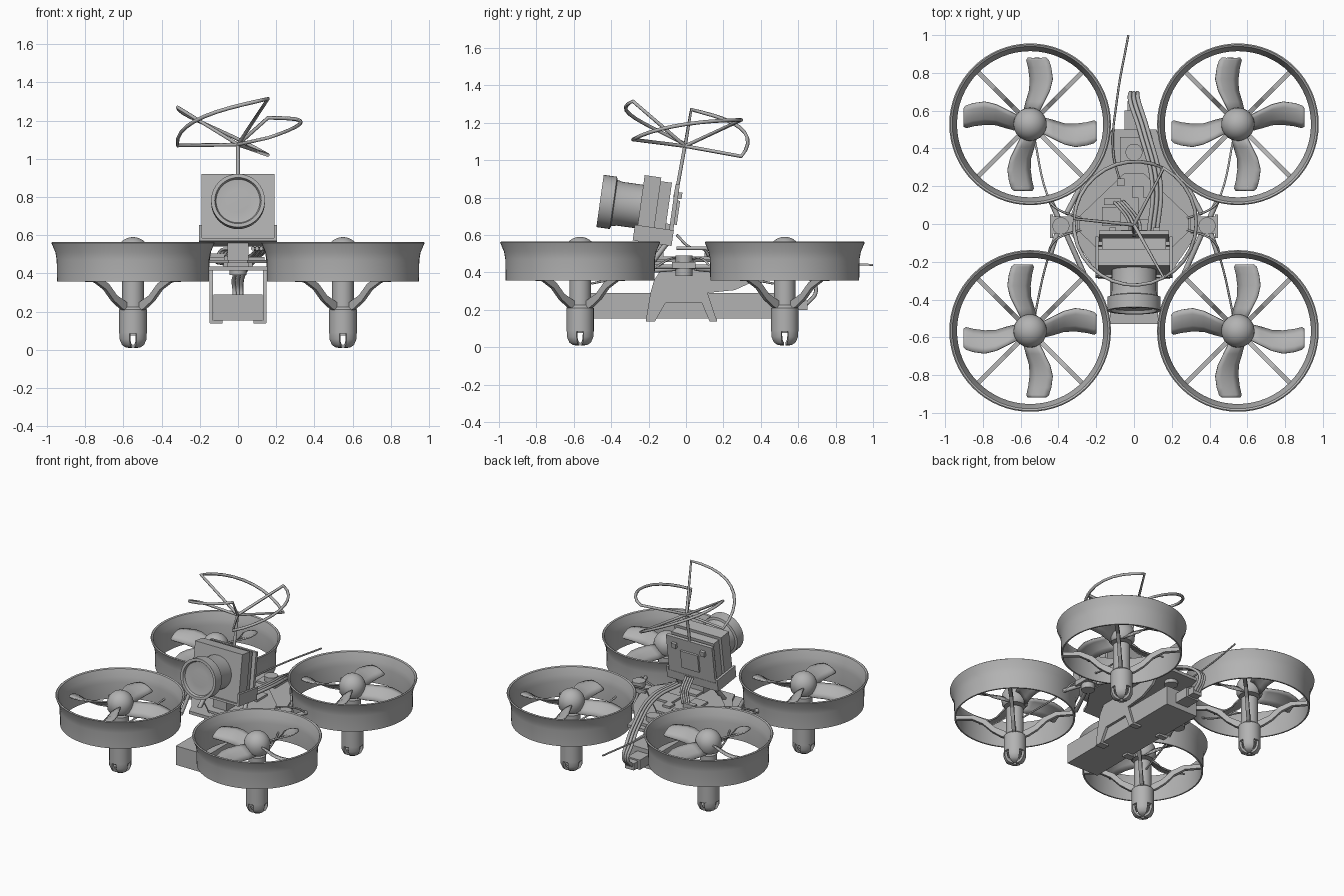
import bpy, bmesh, math
from mathutils import Matrix, Vector

if "Cube" in bpy.data.objects:
    bpy.data.objects.remove(bpy.data.objects["Cube"])

grey = bpy.data.materials.new("plain grey")
grey.diffuse_color = (0.45, 0.45, 0.45, 1)
grey.use_nodes = True
grey.node_tree.nodes["Principled BSDF"].inputs["Base Color"].default_value = grey.diffuse_color


def finish(name, bm, smooth=False, mat=None):
    if mat:
        bm.transform(mat)
    bmesh.ops.recalc_face_normals(bm, faces=bm.faces)
    me = bpy.data.meshes.new(name)
    bm.to_mesh(me)
    bm.free()
    ob = bpy.data.objects.new(name, me)
    bpy.context.collection.objects.link(ob)
    me.materials.append(grey)
    if smooth:
        bpy.ops.object.select_all(action='DESELECT')
        ob.select_set(True)
        bpy.context.view_layer.objects.active = ob
        bpy.ops.object.shade_smooth_by_angle(angle=math.radians(35))
    return ob


def lathe(bm, prof, segs, center=(0, 0, 0), a0=0, a1=2 * math.pi):
    """Revolve a closed (r, z) profile about z."""
    full = a1 - a0 > 6.28
    rings = []
    for i in range(segs if full else segs + 1):
        a = a0 + (a1 - a0) * i / segs
        rings.append([bm.verts.new((center[0] + r * math.cos(a), center[1] + r * math.sin(a), center[2] + z))
                      for r, z in prof])
    n = len(prof)
    for i in range(segs):
        p, q = rings[i], rings[(i + 1) % len(rings)]
        for j in range(n):
            k = (j + 1) % n
            bm.faces.new((p[j], q[j], q[k], p[k]))
    if not full:
        bm.faces.new(rings[0])
        bm.faces.new(rings[-1])
    bmesh.ops.remove_doubles(bm, verts=bm.verts, dist=0.0004)


def box(name, x, y, z, mat=None):
    bm = bmesh.new()
    bmesh.ops.create_cube(bm, size=1)
    for v in bm.verts:
        v.co = [(a + b) / 2 + c * (b - a) for (a, b), c in zip((x, y, z), v.co)]
    return finish(name, bm, mat=mat)


def prism(bm, pts, mat, t):
    """Extrude a 2D outline by thickness t along local z, centred."""
    vs = [bm.verts.new(mat @ Vector((x, y, -t / 2))) for x, y in pts]
    ws = [bm.verts.new(mat @ Vector((x, y, t / 2))) for x, y in pts]
    n = len(pts)
    bm.faces.new(vs)
    bm.faces.new(ws)
    for i in range(n):
        bm.faces.new((vs[i], vs[(i + 1) % n], ws[(i + 1) % n], ws[i]))


def tube(name, pts, r, smooth_path=True):
    cu = bpy.data.curves.new(name, 'CURVE')
    cu.dimensions = '3D'
    cu.bevel_depth = r
    cu.bevel_resolution = 1
    cu.use_fill_caps = True
    cu.resolution_u = 6
    if smooth_path:
        sp = cu.splines.new('BEZIER')
        sp.bezier_points.add(len(pts) - 1)
        for b, p in zip(sp.bezier_points, pts):
            b.co = p
            b.handle_left_type = b.handle_right_type = 'AUTO'
    else:
        sp = cu.splines.new('POLY')
        sp.points.add(len(pts) - 1)
        for b, p in zip(sp.points, pts):
            b.co = (*p, 1)
    cu.materials.append(grey)
    ob = bpy.data.objects.new(name, cu)
    bpy.context.collection.objects.link(ob)
    bpy.ops.object.select_all(action='DESELECT')
    ob.select_set(True)
    bpy.context.view_layer.objects.active = ob
    bpy.ops.object.convert(target='MESH')


def cyl(name, r, z0, z1, x, y, segs=24, mat=None):
    bm = bmesh.new()
    lathe(bm, [(0, z0), (r, z0), (r, z1), (0, z1)], segs, (x, y, 0))
    return finish(name, bm, True, mat)


UP = Matrix(((1, 0, 0, 0), (0, 0, -1, 0), (0, 1, 0, 0), (0, 0, 0, 1)))  # outline in the xz plane
DUCT = [(.388, .356), (.398, .356), (.400, .47), (.407, .51), (.428, .56), (.422, .565),
        (.412, .56), (.394, .51), (.387, .47)]
FIN = [(.05, .20), (.09, .215), (.15, .255), (.21, .315), (.28, .353), (.39, .358),
       (.39, .385), (.27, .383), (.19, .345), (.13, .285), (.05, .245)]
CUP = [(.073, .09), (.073, .055), (.06, .025), (.04, .012), (.012, .008),
       (.012, .026), (.034, .03), (.05, .045), (.06, .09)]

for sx in (-1, 1):
    for sy, cy in ((-1, -.566), (1, .528)):
        c = (sx * .55, cy, 0)
        tag = ("left" if sx < 0 else "right") + ("_front" if sy < 0 else "_rear")
        # duct ring
        bm = bmesh.new()
        lathe(bm, DUCT, 64, c)
        finish(tag + "_duct", bm, True)
        # motor and its cage
        cyl(tag + "_motor", .057, .075, .42, c[0], cy, 32)
        cyl(tag + "_shaft", .015, .41, .48, c[0], cy, 12)
        bm = bmesh.new()
        lathe(bm, [(.056, .085), (.073, .085), (.073, .21), (.056, .225)], 32, c)
        finish(tag + "_motor_sleeve", bm, True)
        bm = bmesh.new()
        for i in range(4):
            a = math.pi / 4 + i * math.pi / 2
            lathe(bm, CUP, 8, c, a - .53, a + .53)
        finish(tag + "_motor_cup", bm, True)
        # curved diagonal struts
        bm = bmesh.new()
        for i in range(4):
            m = Matrix.Translation(c) @ Matrix.Rotation(math.pi / 4 + i * math.pi / 2, 4, 'Z') @ UP
            prism(bm, FIN, m, .024)
        finish(tag + "_struts", bm)
        # propeller hub and four swept blades
        bm = bmesh.new()
        dome = [(.088 * math.cos(a * math.pi / 16), .502 + .088 * math.sin(a * math.pi / 16)) for a in range(9)]
        lathe(bm, [(0, .44), (.07, .44), (.085, .46)] + dome, 32, c)
        finish(tag + "_propeller_hub", bm, True)
        s = -sx * sy
        bm = bmesh.new()
        for i in range(4):
            m = Matrix.Translation(c) @ Matrix.Rotation(i * math.pi / 2, 4, 'Z')
            rows = []
            for r, x0, x1, h in ((.06, -.035, .045, .035), (.12, -.02, .075, .036), (.18, -.002, .105, .034),
                                 (.24, 0, .12, .03), (.30, -.008, .112, .024), (.34, -.018, .10, .019),
                                 (.352, -.01, .085, .016)):
                row = []
                for k in range(5):
                    t = k / 4
                    z = .475 + h * (2 * t - 1) + .012 * (1 - (2 * t - 1) ** 2)
                    row.append(bm.verts.new(m @ Vector((s * (x0 + (x1 - x0) * t), r, z))))
                rows.append(row)
            for p, q in zip(rows, rows[1:]):
                for k in range(4):
                    bm.faces.new((p[k], p[k + 1], q[k + 1], q[k]))
        ob = finish(tag + "_propeller_blades", bm, True)
        mod = ob.modifiers.new("thickness", 'SOLIDIFY')
        mod.thickness = .01
        mod.offset = 0
        # link from side mount to duct, frame truss and motor wire
        tube(tag + "_frame_link", [(sx * .40, sy * .03, .43), (sx * .45, cy - sy * .385, .43)], .014, False)
        tube(tag + "_frame_truss", [(sx * .36, sy * .05, .42), (sx * .25, cy - sy * .27, .40)], .014, False)
        tube(tag + "_motor_wire", [(sx * .28, sy * .03, .47), (sx * .42, sy * .09, .47),
                                   (sx * .46, cy - sy * .37, .41), (sx * .53, cy - sy * .06, .34)], .006)
    side = "left" if sx < 0 else "right"
    # side mount with round screw post
    cyl(side + "_mount_post", .045, .38, .49, sx * .387, -.01)
    box(side + "_mount_plate", sorted((sx * .30, sx * .43)), (-.05, .04), (.42, .455))
    box(side + "_mount_edge", sorted((sx * .43, sx * .445)), (-.075, .05), (.42, .455))
    # battery cradle side
    bm = bmesh.new()
    prism(bm, [(-.215, .14), (-.165, .14), (-.11, .235), (.085, .235), (.125, .14), (.165, .14), (.115, .29),
               (.26, .305), (.36, .35), (.42, .42), (-.13, .42), (-.17, .36), (-.19, .29)],
          Matrix.Translation((sx * .14, 0, 0)) @ Matrix.Rotation(math.pi / 2, 4, 'Z') @ UP, .018)
    finish(side + "_cradle_side", bm)
    for y0, y1 in ((-.215, -.165), (.125, .165)):
        box(side + "_cradle_lip", sorted((sx * .148, sx * .08)), (y0, y1), (.138, .152))

# battery, its connector and leads
box("battery", (-.128, .128), (-.53, .49), (.152, .29))
box("battery_rear_cap", (-.05, .05), (.49, .60), (.19, .26))
box("battery_connector", (-.035, .035), (.59, .65), (.20, .25))
for i in range(3):
    x = (i - 1) * .022
    tube("battery_lead", [(.10 + x, -.05, .53), (.12 + x, .2, .52), (.05 + x, .50, .45), (x, .66, .37),
                          (x * .8, .695, .30), (x * .8, .64, .225)], .011)

# centre frame plate and circuit board
bm = bmesh.new()
plate = [(.12, .50), (.15, .38), (.27, .22), (.33, .06), (.33, -.06), (.22, -.22), (.19, -.29)]
prism(bm, plate + [(-x, y) for x, y in plate[::-1]], Matrix.Translation((0, 0, .425)), .022)
finish("frame_plate", bm)
bm = bmesh.new()
board = [(.05, .27), (.29, .04), (.29, -.04), (.05, -.27)]
prism(bm, board + [(-x, y) for x, y in board[::-1]], Matrix.Translation((0, 0, .462)), .016)
finish("circuit_board", bm)
for x, y, w in ((-.12, .04, .05), (.08, .08, .06), (0, -.1, .05), (.02, .17, .03)):
    box("board_chip", (x - w, x + w), (y - w, y + w), (.468, .485))
box("board_socket", (-.16, -.07), (.10, .135), (.468, .505))
cyl("rear_mount_post", .045, .39, .49, 0, .38)
box("rear_mount_plate", (-.075, .075), (.32, .46), (.43, .455))

# camera, tilted upward
cam = Matrix.Translation((0, -.2, .745)) @ Matrix.Rotation(math.radians(-8), 4, 'X')
lens = cam @ Matrix.Rotation(math.pi / 2, 4, 'X')
box("camera_body", (-.19, .19), (-.045, .045), (-.17, .17), cam)
box("camera_rear_block", (-.17, .17), (.045, .105), (-.12, .15), cam)
box("camera_transmitter_board", (-.185, .185), (.125, .148), (-.125, .145), cam)
box("transmitter_chip", (-.07, .07), (.148, .162), (-.07, .06), cam)
for x in (-.13, .10):
    box("transmitter_part", (x, x + .035), (.148, .168), (.07, .105), cam)
    box("board_spacer", (x, x + .03), (.10, .13), (-.10, -.07), cam)
bm = bmesh.new()
lathe(bm, [(0, .03), (.118, .03), (.118, .155), (.125, .185), (.141, .19), (.141, .262), (.122, .262),
           (.115, .245), (.06, .238), (0, .25)], 40)
finish("camera_lens", bm, True, lens)
box("camera_bracket", (-.2, .2), (-.06, .15), (-.185, -.17), cam)
for a, b in ((-.205, -.188), (.188, .205)):
    box("camera_bracket_side", (a, b), (-.06, .15), (-.185, -.10), cam)
box("camera_bracket_back", (-.2, .2), (.105, .15), (-.185, -.125), cam)
box("camera_pillar", (-.055, .055), (-.21, -.12), (.42, .57))
for sx in (-1, 1):
    tube("camera_leg", [(sx * .15, -.10, .56), (sx * .17, -.2, .43)], .016, False)
for i in range(4):
    x = -.02 + i * .018
    tube("camera_cable", [(x, -.05, .60), (x - .01, .02, .535), (x - .07, .10, .52), (x - .09, .12, .49)], .008)

# cloverleaf antenna: three lobes, each with two spokes and a rising arc
tube("antenna_stem", [(0, -.06, .80), (0, -.045, .86), (0, -.005, 1.08)], .011, False)
hub = (0, -.005, 1.075)
tips = [(62, .335, 1.02, 1.215), (175, .318, 1.07, 1.27), (299, .325, 1.11, 1.315)]
for i in range(3):
    a, ra, _, za = tips[i]
    b, rb, zb, _ = tips[(i + 1) % 3] if i < 2 else (422, *tips[0][1:])
    if i == 2:
        zb = tips[0][2]
    # upper tip of one spoke joins the lower tip of a neighbour
    lo = (i + 2) % 3 if i == 0 else i - 1
    b, rb, zb = tips[lo][0], tips[lo][1], tips[lo][2]
    if i == 0:
        b -= 360
    path = [hub]
    for k in range(11):
        t = k / 10
        g, r = math.radians(a + (b - a) * t), ra + (rb - ra) * t
        path.append((r * math.cos(g), r * math.sin(g), za + (zb - za) * t + .03 * math.sin(math.pi * t)))
    tube("antenna_lobe", path + [hub], .010, False)

# thin receiver whip at the rear
tube("receiver_whip", [(-.07, .21, .48), (-.11, .38, .46), (-.09, .66, .45), (-.03, 1.0, .44)], .006)
box("receiver_whip_base", (-.09, -.05), (.20, .24), (.46, .49))
